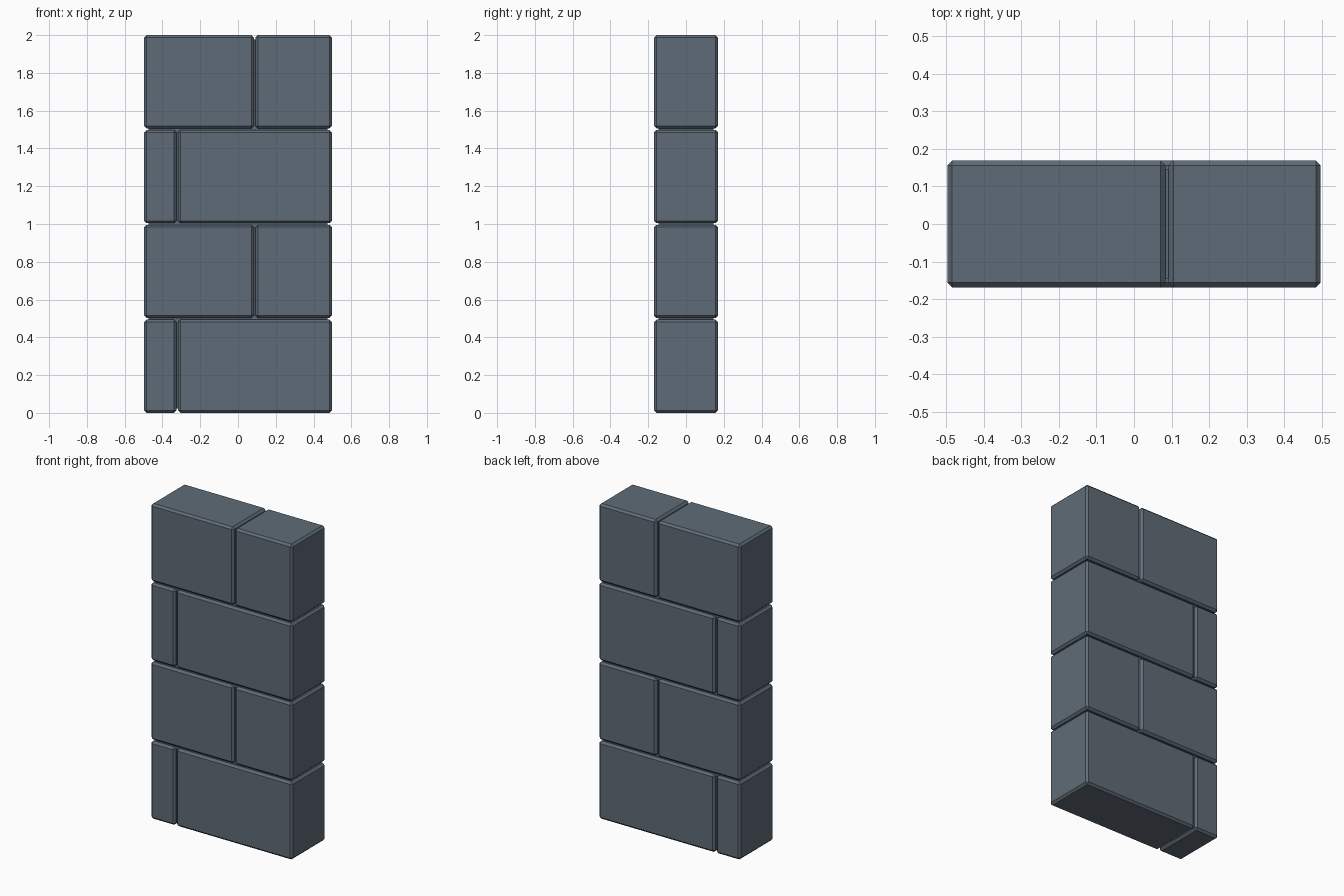
import bpy, bmesh

if "Cube" in bpy.data.objects:
    bpy.data.objects.remove(bpy.data.objects["Cube"])

HX, HY = 0.497, 0.169      # half width and half depth
H, GAP, CH = 2.0, 0.008, 0.013

stone = bpy.data.materials.new("slate grey")
stone.diffuse_color = (0.114, 0.148, 0.184, 1)
stone.use_nodes = True
stone.node_tree.nodes["Principled BSDF"].inputs["Base Color"].default_value = stone.diffuse_color


def block(name, x0, x1, hy, z0, z1, chamfer=0.0):
    """Box, optionally with flat chamfers on every edge."""
    bm = bmesh.new()
    bmesh.ops.create_cube(bm, size=1)
    for v in bm.verts:
        v.co.x = x1 if v.co.x > 0 else x0
        v.co.y = hy if v.co.y > 0 else -hy
        v.co.z = z1 if v.co.z > 0 else z0
    if chamfer:
        bmesh.ops.bevel(bm, geom=bm.edges[:], offset=chamfer,
                        offset_type='OFFSET', segments=1, affect='EDGES')
    mesh = bpy.data.meshes.new(name)
    bm.to_mesh(mesh)
    bm.free()
    mesh.materials.append(stone)
    obj = bpy.data.objects.new(name, mesh)
    bpy.context.collection.objects.link(obj)


# four courses of two blocks, joints alternating
height = (H - 3 * GAP) / 4
for row in range(4):
    z0 = row * (height + GAP)
    joint = 0.088 if row % 2 else -0.322
    block(f"left_block_{row + 1}", -HX, joint - GAP / 2, HY, z0, z0 + height, CH)
    block(f"right_block_{row + 1}", joint + GAP / 2, HX, HY, z0, z0 + height, CH)

# recessed mortar core seen inside the joints
block("mortar_core", -HX + 0.024, HX - 0.024, HY - 0.024, 0.022, H - 0.022)
